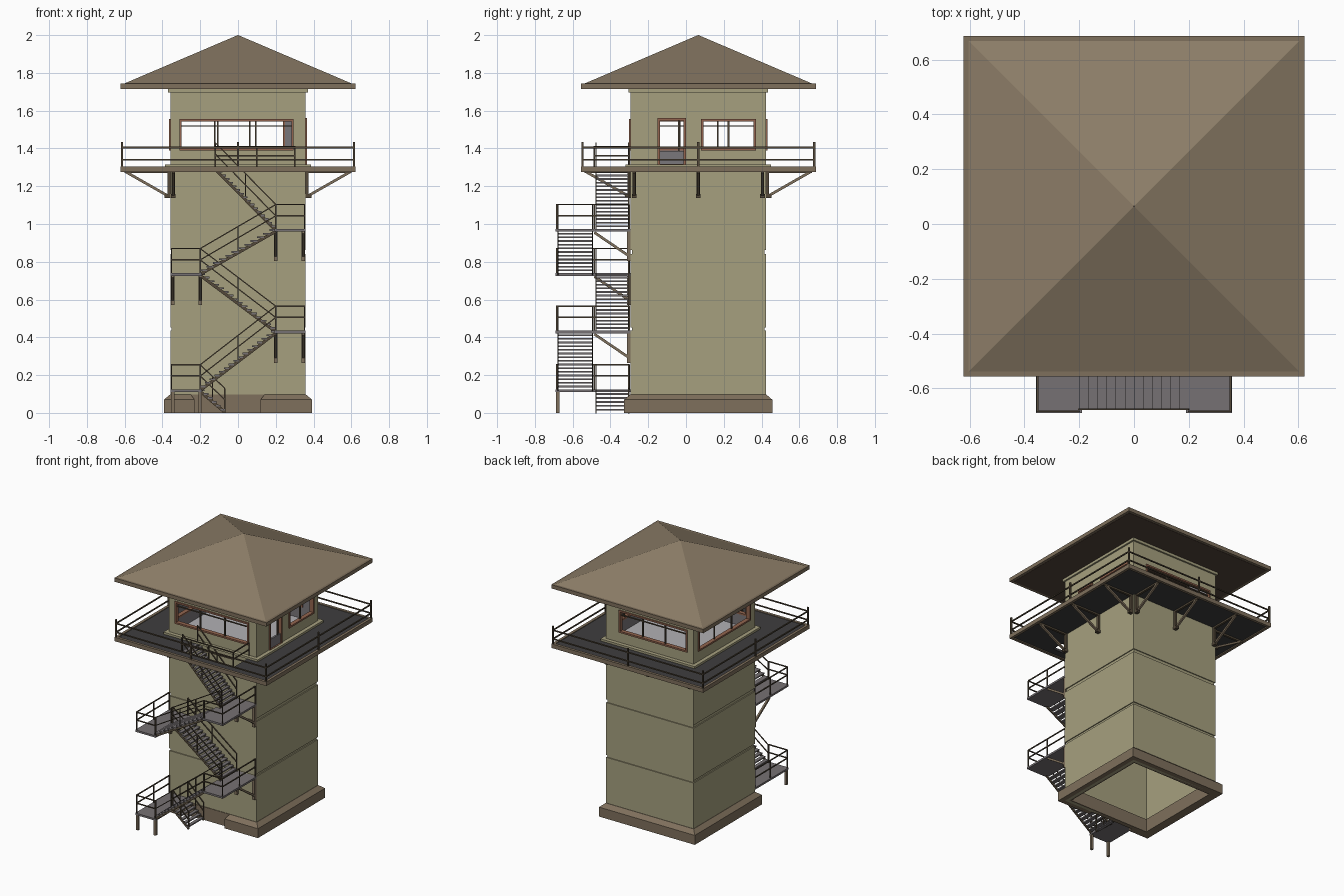
import bpy, bmesh
from mathutils import Vector

if "Cube" in bpy.data.objects:
    bpy.data.objects.remove(bpy.data.objects["Cube"])

C = 0.065          # tower centre in y
H = 0.358          # tower half width
D = 0.622          # platform and eave half width


def mat(name, r, g, b):
    m = bpy.data.materials.new(name)
    m.diffuse_color = [((c / 255 + 0.055) / 1.055) ** 2.4 for c in (r, g, b)] + [1]
    m.use_nodes = True
    m.node_tree.nodes["Principled BSDF"].inputs["Base Color"].default_value = m.diffuse_color
    return m


WALL = mat("olive wall", 166, 160, 127)
ROOF = mat("roof brown", 140, 125, 103)
TRIM = mat("trim brown", 127, 112, 92)
SOFFIT = mat("soffit dark brown", 84, 68, 58)
DECK = mat("deck dark grey", 62, 61, 62)
STEP = mat("step grey", 118, 113, 115)
RAIL = mat("rail dark brown", 84, 73, 58)
FRAME = mat("window frame red brown", 146, 100, 78)
INNER = mat("interior grey", 122, 119, 123)
FLOOR = mat("floor light grey", 178, 176, 180)


class Part:
    """Collects boxes, beams and lofts into one named object."""
    def __init__(self, name, *mats):
        self.name, self.mats, self.bm = name, mats, bmesh.new()

    def box(self, x0, x1, y0, y1, z0, z1):
        vs = bmesh.ops.create_cube(self.bm, size=1)["verts"]
        for v in vs:
            v.co = Vector(((x0 + x1) / 2 + v.co.x * (x1 - x0), (y0 + y1) / 2 + v.co.y * (y1 - y0),
                           (z0 + z1) / 2 + v.co.z * (z1 - z0)))

    def side(self, s, u0, u1, d0, d1, z0, z1):
        """Box on a tower side: u runs along it, d is the distance from the axis."""
        k = 1 if s[0] == "+" else -1
        a, b = sorted((k * d0, k * d1))
        if s[1] == "x":
            self.box(a, b, u0, u1, z0, z1)
        else:
            self.box(u0, u1, C + a, C + b, z0, z1)

    def beam(self, p, q, w=0.008, h=None):
        p, q = Vector(p), Vector(q)
        d, h = q - p, h or w
        rot = d.to_track_quat("Z", "Y")
        for v in bmesh.ops.create_cube(self.bm, size=1)["verts"]:
            v.co = (p + q) / 2 + rot @ Vector((v.co.x * w, v.co.y * h, v.co.z * d.length))

    def loft(self, rings, ring_closed=True, close=True):
        """Skin between point rings; close joins the last ring to the first."""
        vr = [[self.bm.verts.new(p) for p in r] for r in rings]
        n = len(vr[0])
        for i in range(len(vr) if close else len(vr) - 1):
            a, b = vr[i], vr[(i + 1) % len(vr)]
            for j in range(n if ring_closed else n - 1):
                k = (j + 1) % n
                self.bm.faces.new((a[j], a[k], b[k], b[j]))
        if not ring_closed:
            self.bm.faces.new([r[0] for r in vr])
            self.bm.faces.new([r[-1] for r in vr])

    def square(self, profile, close=True):
        self.loft([[(sx * h, C + sy * h, z) for sx, sy in ((-1, -1), (1, -1), (1, 1), (-1, 1))]
                   for h, z in profile], True, close)

    def done(self, rule=None):
        bm = self.bm
        bmesh.ops.recalc_face_normals(bm, faces=bm.faces)
        me = bpy.data.meshes.new(self.name)
        for m in self.mats:
            me.materials.append(m)
        if rule:
            for f in bm.faces:
                f.material_index = rule(f)
        bm.to_mesh(me)
        bm.free()
        bpy.context.collection.objects.link(bpy.data.objects.new(self.name, me))


# lower shaft: hollow, with two recessed joints
G, I = H - 0.007, H - 0.02
p = Part("tower_shaft", WALL)
p.square([(I, 0), (H, 0), (H, .435), (G, .435), (G, .452), (H, .452), (H, .84), (G, .84),
          (G, .863), (H, .863), (H, 1.3), (I, 1.3)])
p.done()

# plinth with a gap at the front for the stair
o, a, b = H + 0.034, 0.12, -0.23
path = lambda h, z, e: [(a + e, C - h, z), (h, C - h, z), (h, C + h, z), (-h, C + h, z), (-h, C - h, z), (b - e, C - h, z)]
p = Part("plinth", TRIM)
p.loft([path(o, 0, 0), path(o, .07, 0), path(H + .002, .097, .02), path(I - .01, .097, .02), path(I - .01, 0, 0)], False)
p.box(b - .02, a + .02, C - H - .004, C - I + .01, 0, .097)
p.done()

# cabin walls with openings, grey on the inside
WZ0, WZ1 = 1.39, 1.555
openings = {"-y": [(-.31, .295, WZ0, WZ1)], "+y": [(-.31, .25, WZ0, WZ1)],
            "+x": [(-.15, 0, 1.305, 1.56), (.08, .37, WZ0, WZ1)], "-x": [(-.235, .37, WZ0, WZ1)]}
p = Part("cabin_walls", WALL, INNER)
for s, ops in openings.items():
    u, end = (C - H, C + H) if s[1] == "x" else (-I, I)
    for u0, u1, z0, z1 in ops:
        p.side(s, u, u0, I, H, 1.3, 1.71)
        if z0 > 1.31:
            p.side(s, u0, u1, I, H, 1.3, z0)
        p.side(s, u0, u1, I, H, z1, 1.71)
        u = u1
    p.side(s, u, end, I, H, 1.3, 1.71)


def inward(f):
    c, n = f.calc_center_median() - Vector((0, C, 0)), f.normal
    return int(max(abs(c.x), abs(c.y)) < I + .001 and abs(n.z) < .5 and c.x * n.x + c.y * n.y < 0)


p.done(inward)

p = Part("cabin_floor", FLOOR, WALL)
p.box(-I, I, C - I, C + I, 1.29, 1.306)
p.done(lambda f: int(f.normal.z < -.5))

p = Part("wall_cornice_and_skirting", WALL)
p.square([(H, 1.695), (H + .012, 1.695), (H + .012, 1.715), (H, 1.715)])
p.square([(H, 1.3), (H + .028, 1.3), (H + .028, 1.315), (H, 1.315)])
p.done()

# window and door frames
p = Part("window_frames", FRAME)
m = Part("window_bars", RAIL)
for s, ops in openings.items():
    for u0, u1, z0, z1 in ops:
        w, d0, d1 = .012, I - .003, H + .008
        for e0, e1 in ((u0, u0 + w), (u1 - w, u1)):
            p.side(s, e0, e1, d0, d1, z0, z1)
        for e0, e1 in ((z0, z0 + w), (z1 - w, z1)):
            p.side(s, u0, u1, d0, d1, e0, e1)
        n = 3 if u1 - u0 > .4 else 2
        m.side(s, u0, u1, I + .006, H - .004, 1.515, 1.521)
        for i in range(1, n):
            c = u0 + (u1 - u0) * (i / n if n == 3 or z0 > 1.31 else .75)
            m.side(s, c - .004, c + .004, I + .006, H - .004, max(z0, 1.38), z1)
p.done()
m.done()
p = Part("door_panel", INNER)
p.side("+x", -.14, -.01, I + .004, H - .002, 1.31, 1.385)
p.done()

# roof
p = Part("roof", ROOF)
p.square([(D - .016, 1.742), (0.001, 2.0)], False)
p.done(None)
p = Part("roof_fascia", TRIM)
p.square([(D - .03, 1.716), (D, 1.715), (D, 1.743), (D - .03, 1.743)])
p.done()
p = Part("roof_soffit", SOFFIT)
p.box(-D + .02, D - .02, C - D + .02, C + D - .02, 1.714, 1.73)
p.done()

# platform deck with stair opening
X0, X1, YS = -.12, .3, -.485
E, F, B = D - .015, C - D + .015, C + D - .015
p = Part("platform_deck", DECK)
for r in ((-E, -H, F, B), (H, E, F, B), (-H, H, C + H, B), (-H, X0, F, C - H),
          (X1, H, F, C - H), (X0, X1, F, YS)):
    p.box(*r, 1.282, 1.3)
p.done()
p = Part("platform_rim", TRIM)
p.square([(D - .02, 1.275), (D, 1.275), (D, 1.305), (D - .02, 1.305)])
p.done()

# brackets below the platform
p = Part("platform_brackets", TRIM)
q = Part("platform_bracket_posts", RAIL)
spots = [(s, u) for s in ("+x", "-x") for u in (-.275, C, .405)]
spots += [("+y", u) for u in (-.34, 0, .34)] + [("-y", -.342)]
for s, u in spots:
    k = 1 if s[0] == "+" else -1
    P = (lambda d, z: (k * d, u, z)) if s[1] == "x" else (lambda d, z: (u, C + k * d, z))
    p.beam(P(H + .015, 1.15), P(D - .03, 1.275), .014)
    q.side(s, u - .009, u + .009, H, H + .016, 1.14, 1.28)
    q.side(s, u - .012, u + .012, H, H + .03, 1.138, 1.158)
    q.side(s, u - .008, u + .008, H, D - .02, 1.27, 1.283)
p.done()
q.done()

# platform railing
p = Part("platform_railing", RAIL)
r = D - .008
for z in (1.34, 1.405):
    p.square([(r - .004, z - .004), (r + .004, z - .004), (r + .004, z + .004), (r - .004, z + .004)])
for i in (-1, 0, 1):
    for j in (-1, 0, 1):
        if i or j:
            p.beam((i * r, C + j * r, 1.3), (i * r, C + j * r, 1.435), .011)
p.done()


def guard(part, pts, z, h=.13):
    """Posts and two rails along ground points at height z."""
    for x, y in pts:
        part.beam((x, y, z), (x, y, z + h), .007)
    for (x0, y0), (x1, y1) in zip(pts, pts[1:]):
        for e in (h * .55, h):
            part.beam((x0, y0, z + e), (x1, y1, z + e), .007)


# stairs: flights alternate between the wall lane and the outer lane
steps = Part("stair_treads_and_landings", STEP)
string = Part("stair_stringers", RAIL)
rails = Part("stair_railings", RAIL)
legs = Part("landing_supports", TRIM)
IN, OUT = (-.48, -.3), (-.68, -.492)
flights = [(-.07, 0, -.2, .125, IN), (-.2, .125, .2, .435, OUT), (.2, .435, -.2, .74, IN),
           (-.2, .74, .2, .973, OUT), (.2, .973, X0, 1.3, IN)]
for x0, z0, x1, z1, (y0, y1) in flights:
    n = round((z1 - z0) / .0194)
    dx, dz = (x1 - x0) / n, (z1 - z0) / n
    for i in range(n):
        a, b = sorted((x0 + i * dx, x0 + (i + 1.1) * dx))
        steps.box(a, b, y0, y1, z0 + (i + 1) * dz - .009, z0 + (i + 1) * dz)
    for y in (y0 + .003, y1 - .003):
        string.beam((x0, y, max(z0 - .006, 0.004)), (x1, y, z1 - .012), .006, .016)
        for e in (.07, .13):
            rails.beam((x0, y, z0 + e), (x1, y, z1 + e), .006)
        for t in (0, .5, 1):
            x, z = x0 + t * (x1 - x0), z0 + t * (z1 - z0)
            rails.beam((x, y, z), (x, y, z + .13), .006)

# landings with guards, legs or wall braces
for k, z in ((-1, .125), (1, .435), (-1, .74), (1, .973)):
    a, b = sorted((k * .19, k * .358))
    steps.box(a, b, -.69, C - H, z - .014, z)
    guard(rails, [(k * .2, -.684), (k * .352, -.684), (k * .352, -.485), (k * .352, -.3)], z)
    for x in (k * .2, k * .345):
        if z < .2:
            legs.box(x - .009, x + .009, -.688, -.67, 0, z - .014)
        else:
            legs.beam((x, -.485, z - .018), (x, -.298, z - .145), .014)
            legs.box(x - .01, x + .01, -.312, -.293, z - .17, z - .014)

# guard around the stair opening
guard(rails, [(X0, YS), (.1, YS), (X1, YS), (X1, -.3)], 1.3, .11)
for part in (steps, string, rails, legs):
    part.done()
